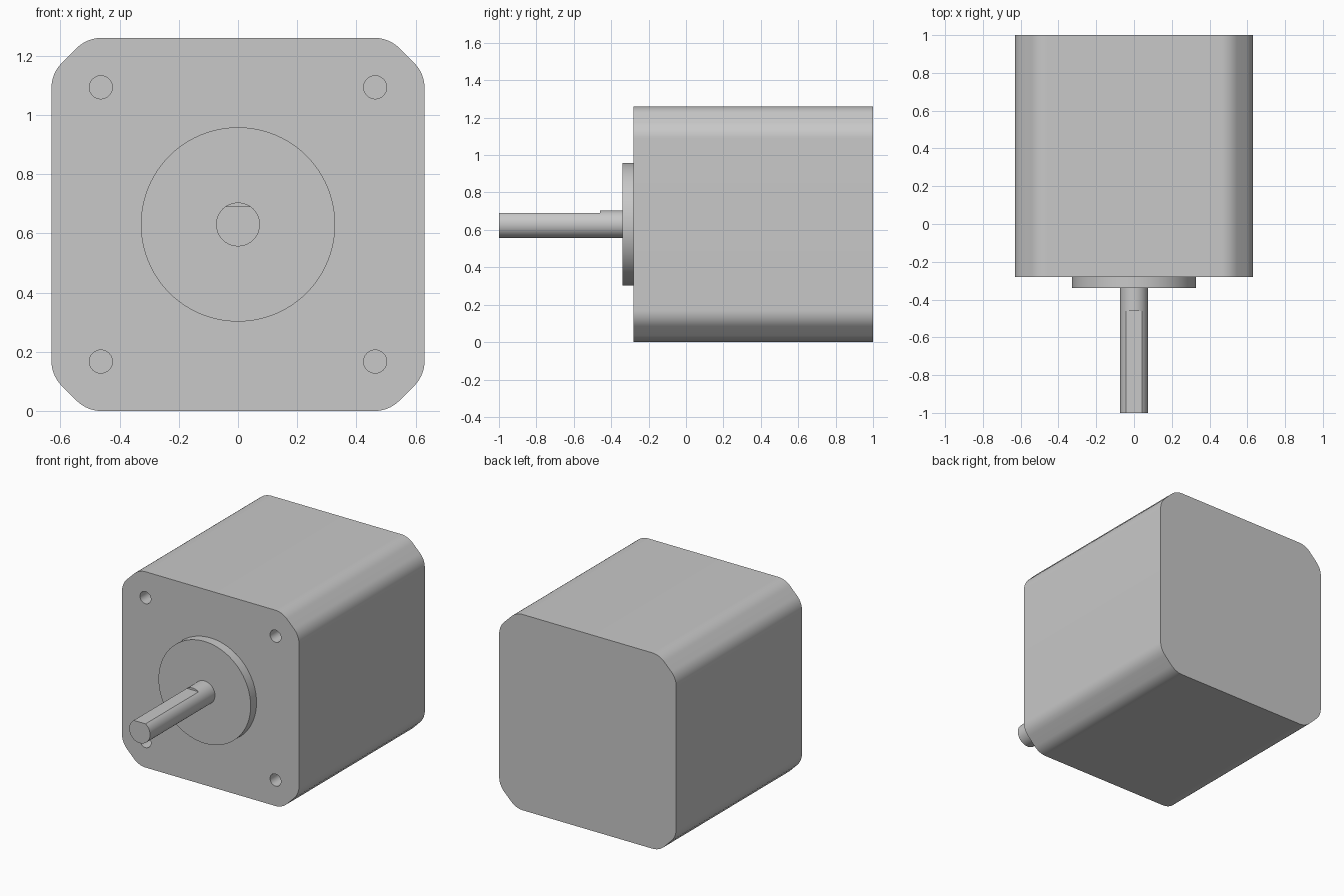
import bpy, bmesh
from math import sin, cos, pi, tan, radians, asin

if "Cube" in bpy.data.objects:
    bpy.data.objects.remove(bpy.data.objects["Cube"], do_unlink=True)

CZ = 0.63            # height of the shaft axis
HALF = 0.63          # half width of the square body
FRONT, BACK = -0.28, 1.0
FACE = -0.34         # front of the pilot boss

metal = bpy.data.materials.new("light grey metal")
metal.use_nodes = True
GREY = (0.58, 0.58, 0.58, 1)
metal.diffuse_color = GREY
bsdf = metal.node_tree.nodes["Principled BSDF"]
bsdf.inputs["Base Color"].default_value = GREY
bsdf.inputs["Roughness"].default_value = 0.5


def arc(cx, cz, r, a0, a1, n):
    return [(cx + r * cos(a0 + (a1 - a0) * i / n),
             cz + r * sin(a0 + (a1 - a0) * i / n)) for i in range(n + 1)]


def circle(cx, cz, r, n):
    return arc(cx, cz, r, 0, 2 * pi, n)[:-1]


def prism(name, profile, y0, y1):
    """Extrude a closed (x, z) profile from y0 to y1."""
    bm = bmesh.new()
    face = bm.faces.new([bm.verts.new((x, y0, z + CZ)) for x, z in profile])
    res = bmesh.ops.extrude_face_region(bm, geom=[face], use_keep_orig=True)
    verts = [g for g in res["geom"] if isinstance(g, bmesh.types.BMVert)]
    bmesh.ops.translate(bm, verts=verts, vec=(0, y1 - y0, 0))
    bmesh.ops.recalc_face_normals(bm, faces=bm.faces[:])
    mesh = bpy.data.meshes.new(name)
    bm.to_mesh(mesh)
    bm.free()
    mesh.materials.append(metal)
    obj = bpy.data.objects.new(name, mesh)
    bpy.context.collection.objects.link(obj)
    return obj


def activate(obj):
    bpy.ops.object.select_all(action='DESELECT')
    obj.select_set(True)
    bpy.context.view_layer.objects.active = obj


# Body outline: square with chamfered corners, each chamfer end rounded
CUT, R = 0.12, 0.12
t = R * tan(pi / 8)
outline = []
for q in range(4):
    corner = (arc(HALF - R, HALF - CUT - t, R, 0, pi / 4, 10)
              + arc(HALF - CUT - t, HALF - R, R, pi / 4, pi / 2, 10))
    c, s = round(cos(q * pi / 2)), round(sin(q * pi / 2))
    outline += [(x * c - z * s, x * s + z * c) for x, z in corner]
body = prism("motor_body", outline, FRONT, BACK)

# Four blind mounting holes
for sx in (-1, 1):
    for sz in (-1, 1):
        cutter = prism("hole_cutter", circle(sx * 0.463, sz * 0.463, 0.039, 32),
                       FRONT - 0.05, FRONT + 0.135)
        cutter.hide_render = True
        mod = body.modifiers.new("mounting_hole", 'BOOLEAN')
        mod.operation = 'DIFFERENCE'
        mod.solver = 'EXACT'
        mod.object = cutter
        activate(body)
        bpy.ops.object.modifier_apply(modifier=mod.name)
        bpy.data.objects.remove(cutter, do_unlink=True)

# Round pilot boss
boss = prism("pilot_boss", circle(0, 0, 0.328, 96), FACE, FRONT)

# Shaft: round root, then a D-shaped length with a flat on top
SR, FLAT = 0.074, 0.061
a = asin(FLAT / SR)
root = prism("shaft_root", circle(0, 0, SR, 64), -0.46, FACE)
d_end = prism("shaft_d_end", arc(0, 0, SR, pi - a, 2 * pi + a, 48), -1.0, -0.46)

for obj in (body, boss, root, d_end):
    activate(obj)
    bpy.ops.object.shade_smooth_by_angle(angle=radians(30))
